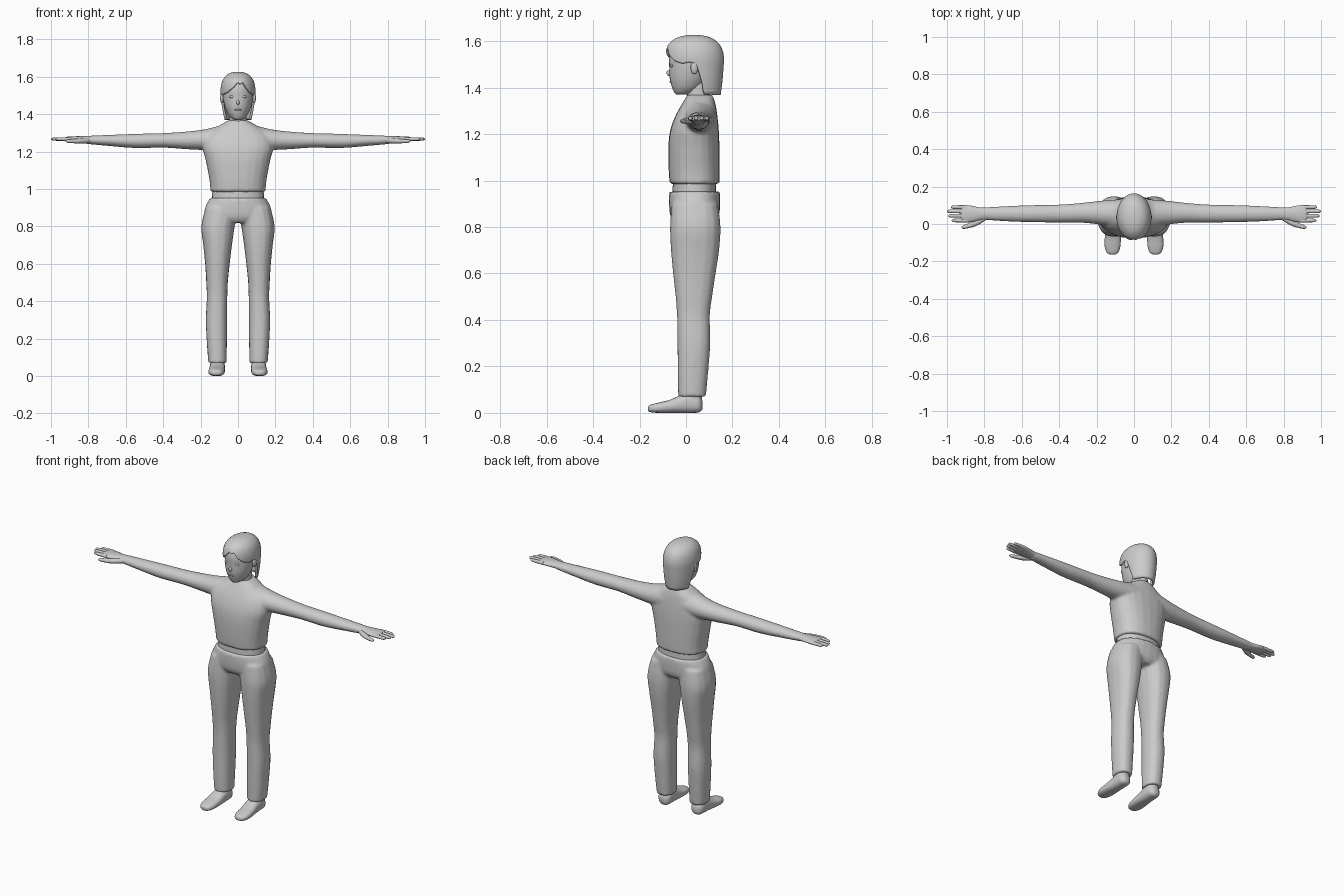
import bpy, bmesh, math
from mathutils import Vector

if "Cube" in bpy.data.objects:
    bpy.data.objects.remove(bpy.data.objects["Cube"])

GREY = (0.6, 0.6, 0.6, 1.0)
mat = bpy.data.materials.new("plain grey")
mat.use_nodes = True
mat.diffuse_color = GREY
bsdf = mat.node_tree.nodes["Principled BSDF"]
bsdf.inputs["Base Color"].default_value = GREY
SIDES = {"left": 1, "right": -1}


def catmull(a, b, c, d, t):
    return 0.5 * (2 * b + (c - a) * t + (2 * a - 5 * b + 4 * c - d) * t * t
                  + (3 * b - a - 3 * c + d) * t ** 3)


def refine(rings, steps=4):
    """Smoothly add rings between the given ones."""
    out = []
    last = len(rings) - 1
    for i in range(last):
        quad = [rings[max(0, min(last, i + k))] for k in (-1, 0, 1, 2)]
        for s in range(steps):
            out.append([catmull(*v, s / steps) for v in zip(*quad)])
    return out + [list(rings[-1])]


def loft(bm, axis, rings, sign=1, sides=24, power=1.0):
    """Skin oval rings (place on axis, centre u, centre v, radius u, radius v)."""
    loops = []
    for t, cu, cv, ru, rv in refine(rings):
        loop = []
        for k in range(sides):
            a = math.tau * k / sides
            c, s = math.cos(a), math.sin(a)
            u = cu + ru * math.copysign(abs(c) ** power, c)
            v = cv + rv * math.copysign(abs(s) ** power, s)
            x, y, z = {"x": (t, u, v), "y": (u, t, v), "z": (u, v, t)}[axis]
            loop.append(bm.verts.new((x * sign, y, z)))
        loops.append(loop)
    for low, high in zip(loops, loops[1:]):
        for k in range(sides):
            n = (k + 1) % sides
            bm.faces.new((low[k], low[n], high[n], high[k]))
    bm.faces.new(loops[0])
    bm.faces.new(loops[-1])


def finish(name, bm, voxel=0):
    """Turn a bmesh into a shaded object, optionally fused into one skin."""
    bmesh.ops.recalc_face_normals(bm, faces=bm.faces)
    mesh = bpy.data.meshes.new(name)
    bm.to_mesh(mesh)
    bm.free()
    obj = bpy.data.objects.new(name, mesh)
    bpy.context.collection.objects.link(obj)
    mesh.materials.append(mat)
    for p in mesh.polygons:
        p.use_smooth = True
    if voxel:
        fuse = obj.modifiers.new("fuse", "REMESH")
        fuse.mode = "VOXEL"
        fuse.voxel_size = voxel
        fuse.use_smooth_shade = True
        soft = obj.modifiers.new("soften", "SMOOTH")
        soft.factor = 0.5
        soft.iterations = 4
    else:
        bpy.ops.object.select_all(action="DESELECT")
        bpy.context.view_layer.objects.active = obj
        obj.select_set(True)
        bpy.ops.object.shade_smooth_by_angle(angle=math.radians(50))
    return obj


def ball(bm, centre, size, segments=16):
    made = bmesh.ops.create_uvsphere(bm, u_segments=segments, v_segments=10, radius=1)
    for v in made["verts"]:
        v.co = Vector(centre) + Vector(size) * v.co


# Shirt: torso and sleeves fused together
bm = bmesh.new()
loft(bm, "z", [(.985, 0, .037, .147, .107), (1.05, 0, .035, .153, .11),
               (1.15, 0, .034, .172, .11), (1.22, 0, .037, .188, .104),
               (1.28, 0, .045, .175, .09), (1.33, 0, .055, .115, .072),
               (1.368, 0, .06, .05, .055)], power=.85)
for s in SIDES.values():
    loft(bm, "x", [(.07, .055, 1.27, .078, .076), (.18, .06, 1.263, .064, .056),
                   (.28, .06, 1.26, .053, .047), (.4, .056, 1.26, .048, .039),
                   (.55, .055, 1.257, .046, .038), (.7, .055, 1.26, .04, .029),
                   (.82, .055, 1.263, .032, .021)], s)
finish("shirt", bm, .008)

# Trousers: hips and both legs fused together
bm = bmesh.new()
loft(bm, "z", [(.82, 0, .035, .12, .085), (.85, 0, .037, .175, .105),
               (.9, 0, .037, .176, .11), (.952, 0, .037, .15, .109)], power=.9)
for s in SIDES.values():
    loft(bm, "z", [(.07, .11, .026, .049, .06), (.18, .113, .03, .054, .066),
                   (.3, .115, .034, .057, .071), (.42, .112, .032, .055, .071),
                   (.5, .112, .034, .058, .079), (.6, .11, .036, .066, .092),
                   (.7, .109, .039, .077, .104), (.8, .107, .04, .089, .109),
                   (.9, .09, .038, .085, .1)], s, 16, .85)
finish("trousers", bm, .008)

# Waistband between shirt and trousers
bm = bmesh.new()
loft(bm, "z", [(.93, 0, .036, .142, .095), (1.0, 0, .036, .136, .092)], power=.9)
finish("waistband", bm)

# Neck and head
bm = bmesh.new()
loft(bm, "z", [(1.32, 0, .06, .062, .055), (1.36, 0, .055, .047, .05),
               (1.44, 0, .045, .045, .05)])
finish("neck", bm)
bm = bmesh.new()
loft(bm, "z", [(1.37, 0, -.015, .018, .025), (1.378, 0, -.008, .034, .042),
               (1.4, 0, .003, .053, .063), (1.44, 0, .013, .07, .083),
               (1.49, 0, .024, .081, .096), (1.54, 0, .032, .082, .104),
               (1.585, 0, .035, .066, .085), (1.61, 0, .035, .03, .04)], sides=32)
finish("head", bm)

# Hair: columns hang from the crown and end along a parted fringe line
crown = refine([(1.36, .048, .073, .1), (1.42, .046, .084, .11),
                (1.48, .041, .091, .12), (1.535, .037, .093, .126),
                (1.58, .035, .083, .114), (1.609, .035, .061, .084),
                (1.623, .035, .033, .046), (1.627, .035, .003, .004)], 8)
hem = [(0, 1.56), (.18, 1.572), (.4, 1.545), (.75, 1.515), (1.1, 1.503),
       (1.4, 1.51), (1.62, 1.5), (1.76, 1.43), (1.86, 1.37), (4, 1.366)]


def lookup(table, key):
    for a, b in zip(table, table[1:]):
        if key <= b[0]:
            f = max(0, (key - a[0]) / (b[0] - a[0]))
            return [p + (q - p) * f for p, q in zip(a, b)]
    return table[-1]


bm = bmesh.new()
columns = []
COUNT, ROWS = 96, 24
for k in range(COUNT):
    a = math.tau * k / COUNT - math.pi
    end = lookup(hem, abs(a - .15 * math.exp(-a * a * 2)))[1]
    column = []
    for r in range(ROWS + 1):
        z = end + (1.627 - end) * math.sin(r / ROWS * math.pi / 2)
        z, cy, rx, ry = lookup(crown, z)
        column.append(bm.verts.new((rx * math.sin(a), cy - ry * math.cos(a), z)))
    columns.append(column)
for k in range(COUNT):
    p, q = columns[k], columns[(k + 1) % COUNT]
    for r in range(ROWS):
        bm.faces.new((p[r], q[r], q[r + 1], p[r + 1]))
bm.faces.new([c[-1] for c in columns])
hair = finish("hair", bm)
shell = hair.modifiers.new("thickness", "SOLIDIFY")
shell.thickness = .012

# Face details
bm = bmesh.new()
ball(bm, (0, -.073, 1.463), (.009, .011, .013))
finish("nose", bm)
bm = bmesh.new()
ball(bm, (0, -.064, 1.424), (.018, .007, .005))
finish("lips", bm)

for side, s in SIDES.items():
    bm = bmesh.new()
    ball(bm, (s * .033, -.062, 1.494), (.013, .006, .007))
    finish(side + "_eye", bm)
    bm = bmesh.new()
    ball(bm, (s * .086, .036, 1.487), (.01, .016, .029))
    finish(side + "_ear", bm)

    # Hand: palm, four fingers and a thumb
    bm = bmesh.new()
    loft(bm, "x", [(.76, .055, 1.262, .033, .022), (.82, .054, 1.264, .034, .019),
                   (.87, .054, 1.266, .044, .016), (.91, .055, 1.267, .046, .013),
                   (.925, .055, 1.267, .042, .009)], s)
    for y, tip in ((.019, .975), (.044, .993), (.068, 1.0), (.09, .978)):
        loft(bm, "x", [(.89, y, 1.267, .011, .01), (tip - .03, y, 1.267, .01, .009),
                       (tip - .007, y, 1.267, .008, .007),
                       (tip, y, 1.267, .002, .002)], s, 12)
    loft(bm, "x", [(.79, .036, 1.26, .014, .014), (.84, .009, 1.257, .018, .014),
                   (.88, -.008, 1.256, .013, .011), (.91, -.016, 1.256, .01, .009),
                   (.922, -.018, 1.256, .003, .003)], s, 12)
    finish(side + "_hand", bm)

    # Shoe: low toe rising to the ankle
    bm = bmesh.new()
    loft(bm, "y", [(-.163, .115, .018, .012, .01), (-.153, .115, .019, .03, .016),
                   (-.12, .115, .022, .042, .022), (-.07, .113, .028, .043, .028),
                   (-.025, .111, .038, .041, .038), (.02, .11, .045, .04, .045),
                   (.055, .11, .038, .035, .036), (.07, .11, .034, .016, .02)],
         s, 24, .8)
    loft(bm, "z", [(.04, .11, .025, .038, .042), (.1, .11, .026, .038, .045)], s)
    finish(side + "_shoe", bm)
